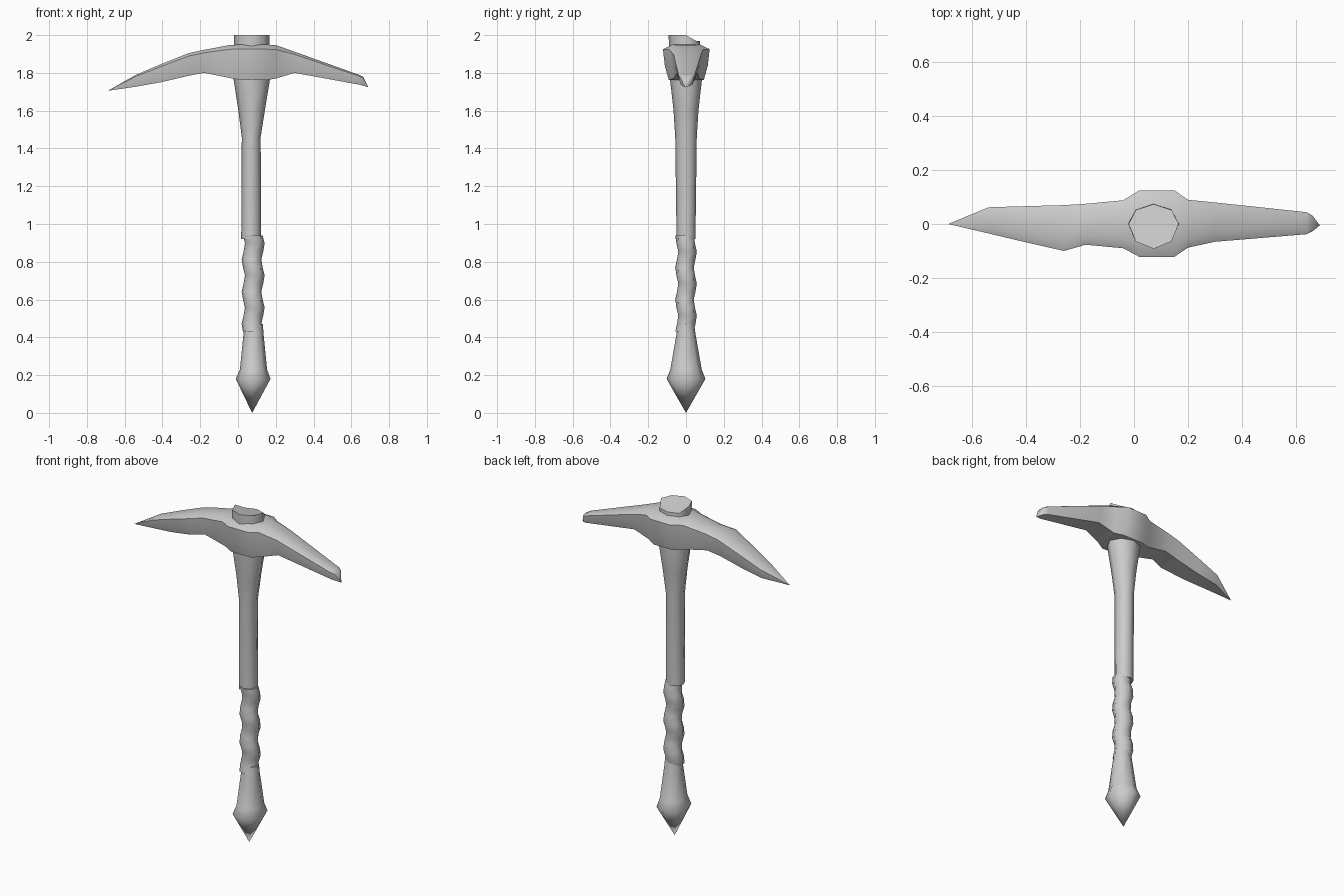
import bpy, bmesh, math
from mathutils import Vector

cube = bpy.data.objects.get("Cube")
if cube:
    bpy.data.objects.remove(cube, do_unlink=True)

grey = bpy.data.materials.new("plain grey")
grey.use_nodes = True
grey.diffuse_color = (0.6, 0.6, 0.6, 1)
grey.node_tree.nodes["Principled BSDF"].inputs["Base Color"].default_value = (0.6, 0.6, 0.6, 1)

AXIS = 0.075  # x of the shaft


def loft(name, rings, angle):
    """Skin a list of rings; a ring of one point closes to a tip."""
    bm = bmesh.new()
    loops = [[bm.verts.new(p) for p in ring] for ring in rings]
    for a, b in zip(loops, loops[1:]):
        n = max(len(a), len(b))
        for i in range(n):
            j = (i + 1) % n
            if len(a) == 1:
                bm.faces.new((a[0], b[j], b[i]))
            elif len(b) == 1:
                bm.faces.new((a[i], a[j], b[0]))
            else:
                bm.faces.new((a[i], a[j], b[j], b[i]))
    for end in (loops[0], loops[-1]):
        if len(end) > 2:
            bm.faces.new(end)
    bmesh.ops.recalc_face_normals(bm, faces=bm.faces)
    mesh = bpy.data.meshes.new(name)
    bm.to_mesh(mesh)
    bm.free()
    mesh.materials.append(grey)
    obj = bpy.data.objects.new(name, mesh)
    bpy.context.collection.objects.link(obj)
    bpy.ops.object.select_all(action='DESELECT')
    obj.select_set(True)
    bpy.context.view_layer.objects.active = obj
    bpy.ops.object.shade_smooth_by_angle(angle=math.radians(angle))
    return obj


def shaft_ring(z, cx, rx, ry, twist=0, sides=8):
    """Round ring; twist adds a spiral swelling."""
    ring = []
    for i in range(sides):
        a = math.tau * i / sides
        k = 1 + twist * math.sin(math.tau * z / 0.17 + a)
        ring.append(Vector((cx + rx * k * math.cos(a), ry * k * math.sin(a), z)))
    return ring


# Pommel: pointed end below the grip
pommel = [[Vector((AXIS, 0, 0))]]
pommel += [shaft_ring(*r) for r in (
    (0.18, 0.08, 0.092, 0.103), (0.23, 0.082, 0.072, 0.083),
    (0.42, 0.082, 0.053, 0.05), (0.47, 0.082, 0.05, 0.043))]
loft("pommel", pommel, 70)

# Grip: spiral wrapping
grip = [shaft_ring(0.43 + i * 0.0425, 0.08, 0.052, 0.049, 0.17) for i in range(13)]
loft("grip_wrap", grip, 70)

# Shaft: flares into the head and pokes out above it
shaft = [shaft_ring(*r) for r in (
    (0.92, 0.07, 0.053, 0.05), (1.46, 0.07, 0.05, 0.057),
    (1.6, 0.072, 0.07, 0.066), (1.77, 0.073, 0.097, 0.085),
    (2.0, 0.073, 0.093, 0.092))]
for v in shaft[-1]:
    if v.y > 0.05:
        v.z -= 0.03
        v.y *= 0.8
loft("shaft", shaft, 60)

# Head: one blade lofted along x; section is wide near the top, narrow below
SECTION = [(-0.6, 1), (0.6, 1), (1, 0.87), (0.92, 0.4),
           (0.75, 0), (-0.75, 0), (-0.92, 0.4), (-1, 0.87)]


def head_ring(x, y0, y1, z0, z1):
    mid, half = (y0 + y1) / 2, (y1 - y0) / 2
    return [Vector((x, mid + half * u, z0 + (z1 - z0) * w)) for u, w in SECTION]


head = [[Vector((-0.69, 0, 1.705))]]
head += [head_ring(*r) for r in (
    (-0.54, -0.035, 0.062, 1.727, 1.79), (-0.41, -0.066, 0.066, 1.75, 1.845),
    (-0.26, -0.1, 0.07, 1.785, 1.905), (-0.18, -0.077, 0.075, 1.8, 1.922),
    (-0.04, -0.09, 0.088, 1.772, 1.948), (0.02, -0.122, 0.125, 1.762, 1.95),
    (0.15, -0.122, 0.125, 1.762, 1.95), (0.2, -0.088, 0.09, 1.77, 1.947),
    (0.3, -0.066, 0.08, 1.8, 1.912), (0.64, -0.038, 0.044, 1.738, 1.79),
    (0.662, -0.028, 0.032, 1.733, 1.78))]
head.append([Vector((0.69, -0.005, 1.723))])
loft("pick_head", head, 50)
